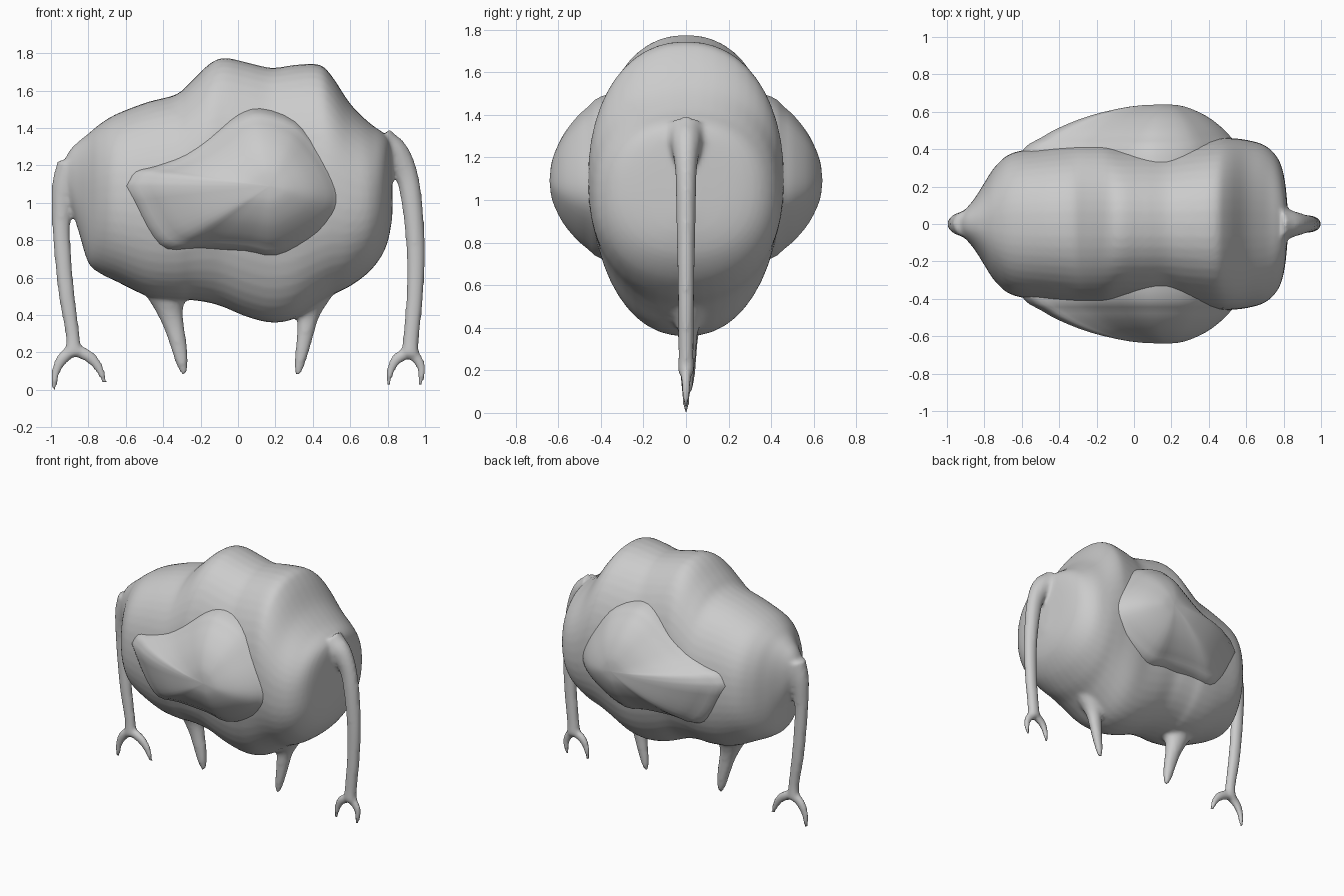
import bpy, bmesh
from math import sin, cos, pi, copysign
from mathutils import Vector

if "Cube" in bpy.data.objects:
    bpy.data.objects.remove(bpy.data.objects["Cube"])


def resample(pts, n):
    """Catmull-Rom interpolation of tuples, n steps per span."""
    p = [Vector(q) for q in pts]
    p = [2 * p[0] - p[1]] + p + [2 * p[-1] - p[-2]]
    out = []
    for i in range(1, len(p) - 2):
        a, b, c, d = p[i - 1:i + 3]
        for k in range(n):
            t = k / n
            out.append(0.5 * (2 * b + (c - a) * t + (2 * a - 5 * b + 4 * c - d) * t * t
                              + (3 * b - a - 3 * c + d) * t ** 3))
    return out + [p[-2]]


def skin(bm, rings):
    """Bridge rings of points and cap both ends."""
    loops = [[bm.verts.new(q) for q in r] for r in rings]
    n = len(loops[0])
    new = []
    for a, b in zip(loops, loops[1:]):
        for i in range(n):
            j = (i + 1) % n
            new.append(bm.faces.new((a[i], a[j], b[j], b[i])))
    new += [bm.faces.new(loops[0]), bm.faces.new(loops[-1])]
    bmesh.ops.recalc_face_normals(bm, faces=new)


def tube(bm, pts, y=0.0):
    """Tapered limb in the xz plane from (x, z, radius) points."""
    p = resample(pts, 5)
    rings = []
    for i, q in enumerate(p):
        d = p[min(i + 1, len(p) - 1)] - p[max(i - 1, 0)]
        t = Vector((d.x, d.y)).normalized()
        r = q.z
        rings.append([(q.x - t.y * r * cos(a), y + 0.85 * r * sin(a), q.y + t.x * r * cos(a))
                      for a in (2 * pi * k / 14 for k in range(14))])
    skin(bm, rings)


def power(v, e):
    return copysign(abs(v) ** e, v)


def finish(bm, name):
    me = bpy.data.meshes.new(name)
    bm.to_mesh(me)
    bm.free()
    me.polygons.foreach_set("use_smooth", [True] * len(me.polygons))
    ob = bpy.data.objects.new(name, me)
    bpy.context.collection.objects.link(ob)
    return ob


# Torso: cross-sections along x as (x, top, bottom, half depth)
sections = [
    (-.94, 1.20, 1.08, .04), (-.90, 1.28, 1.00, .08), (-.85, 1.33, .84, .14),
    (-.80, 1.37, .68, .22), (-.74, 1.42, .625, .31), (-.65, 1.475, .58, .38),
    (-.48, 1.54, .50, .41), (-.33, 1.58, .48, .43), (-.25, 1.65, .48, .43),
    (-.15, 1.745, .465, .43), (-.07, 1.775, .44, .42), (.05, 1.75, .39, .42),
    (.18, 1.722, .36, .42), (.30, 1.737, .38, .44), (.43, 1.74, .46, .455),
    (.50, 1.68, .505, .46), (.60, 1.53, .555, .45), (.70, 1.43, .63, .42),
    (.77, 1.38, .72, .35), (.805, 1.345, .81, .24), (.825, 1.29, .92, .05)]
body = bmesh.new()
rings = []
for x, top, bot, dep in resample(sections, 4):
    mid, h = (top + bot) / 2, (top - bot) / 2
    rings.append([(x, dep * power(sin(a), .9), mid + h * power(cos(a), .9))
                  for a in (2 * pi * k / 48 for k in range(48))])
skin(body, rings)

# Arms with two-fingered hands
tube(body, [(-.88, 1.2, .09), (-.925, 1.08, .072), (-.945, .9, .05), (-.935, .7, .045),
            (-.915, .5, .043), (-.885, .3, .038), (-.88, .19, .045)])
tube(body, [(-.87, .22, .035), (-.94, .165, .032), (-.975, .09, .023), (-.985, .0, .014)])
tube(body, [(-.89, .22, .035), (-.80, .18, .032), (-.745, .12, .025), (-.71, .035, .013)])
tube(body, [(.76, 1.29, .12), (.84, 1.25, .085), (.90, 1.15, .062), (.93, 1.0, .056),
            (.95, .75, .05), (.945, .5, .045), (.925, .28, .043), (.92, .19, .047)])
tube(body, [(.93, .21, .035), (.85, .165, .03), (.815, .10, .022), (.805, .025, .013)])
tube(body, [(.91, .21, .035), (.965, .155, .028), (.982, .10, .022), (.975, .025, .013)])

# Pointed legs
tube(body, [(-.38, .53, .12), (-.365, .43, .075), (-.345, .35, .056), (-.32, .25, .046),
            (-.30, .15, .034), (-.287, .085, .016)], .01)
tube(body, [(.38, .50, .12), (.375, .40, .062), (.363, .32, .048), (.345, .22, .038),
            (.328, .13, .027), (.32, .08, .013)], .01)

ob = finish(body, "body")
rm = ob.modifiers.new("blend", 'REMESH')
rm.mode = 'VOXEL'
rm.voxel_size = .014
rm.use_smooth_shade = True
sm = ob.modifiers.new("soften", 'SMOOTH')
sm.factor = .5
sm.iterations = 5

# Belly bulge: outline domed out through the front and the back of the torso
outline = [(-.59, 1.09), (-.54, 1.165), (-.44, 1.195), (-.28, 1.26), (-.12, 1.37), (0, 1.455),
           (.12, 1.485), (.30, 1.43), (.42, 1.31), (.52, 1.17), (.57, 1.03), (.53, .92),
           (.38, .80), (.20, .725), (.04, .75), (-.20, .765), (-.37, .76), (-.48, .87),
           (-.59, 1.09)]
centre = Vector((.17, 1.09))
loop = resample(outline, 3)[:-1]
half = resample([(.02, .64), (.25, .628), (.53, .58), (.75, .515), (.88, .46), (1, .40),
                 (1.08, .25), (1.1, 0)], 3)
profile = [(s, -y) for s, y in half] + [(s, y) for s, y in reversed(half[:-1])]
bulge = bmesh.new()
rings = []
for s, y in profile:
    ring = [centre + (q - centre) * s for q in loop]
    rings.append([(q.x, y, q.y) for q in ring])
skin(bulge, rings)
finish(bulge, "belly_bulge")
